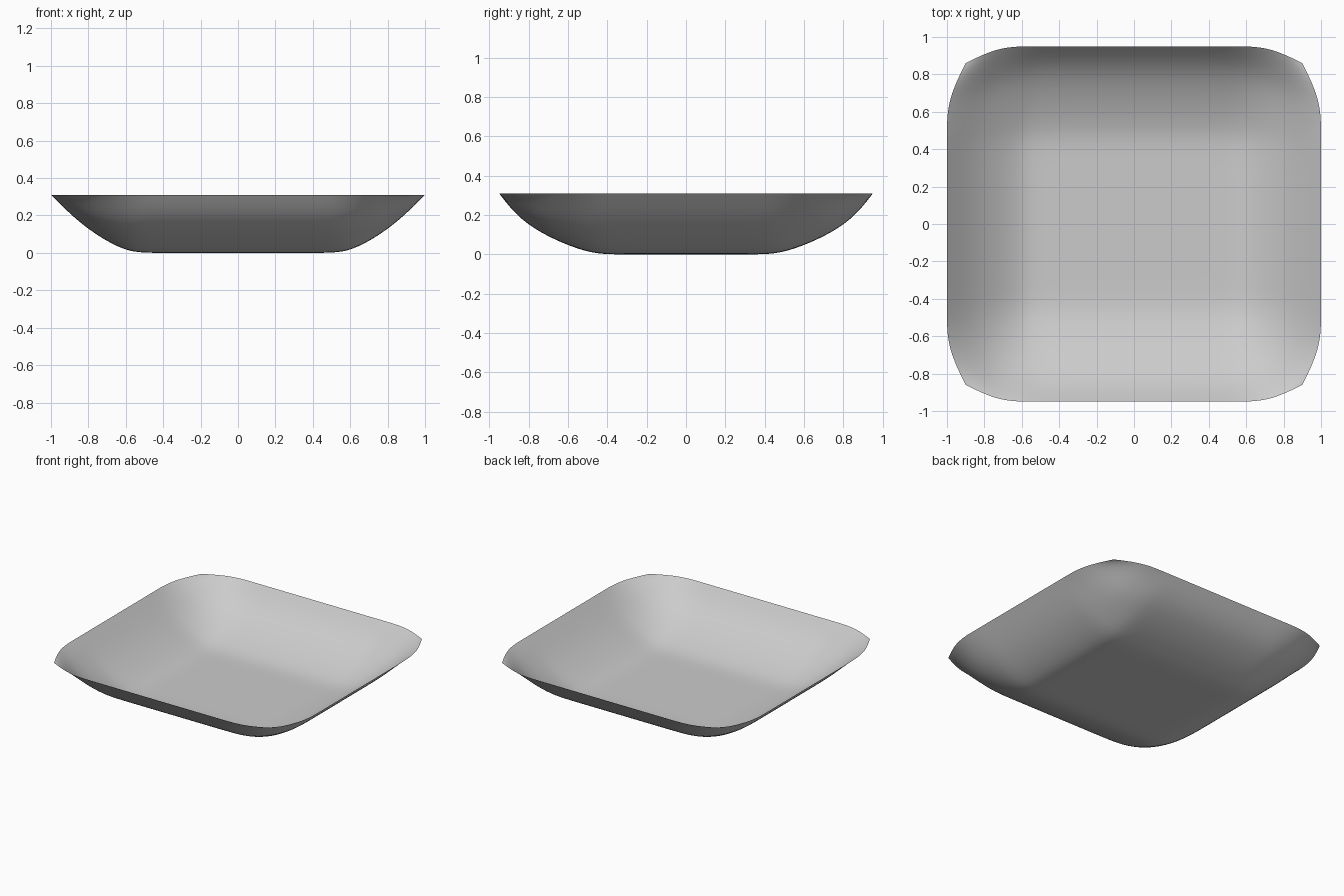
import bpy

cube = bpy.data.objects.get("Cube")
if cube:
    bpy.data.objects.remove(cube, do_unlink=True)

# Control cage of one quarter: levels run from inner floor to floor edge, wall and rim.
# Rows are the level along the own axis, columns the level along the other axis.
X = [[.45, .45, .42, .38], [.60, .60, .57, .52], [.83, .83, .76, .72], [1, 1, 1, .90]]
Y = [[.35, .35, .34, .32], [.50, .50, .49, .46], [.82, .82, .74, .66], [.95, .95, .95, .86]]
HEIGHT = [0, 0, .14, .31]

# Mirror the quarter into a full grid of columns and rows
steps = [(-1, k) for k in (3, 2, 1, 0)] + [(1, k) for k in range(4)]
n = len(steps)
verts = [(sx * X[a][b], sy * Y[b][a], HEIGHT[max(a, b)])
         for sy, b in steps for sx, a in steps]
faces = [(j * n + i, j * n + i + 1, (j + 1) * n + i + 1, (j + 1) * n + i)
         for j in range(n - 1) for i in range(n - 1)]

mesh = bpy.data.meshes.new("square_dish")
mesh.from_pydata(verts, [], faces)
mesh.shade_smooth()
dish = bpy.data.objects.new("square_dish", mesh)
bpy.context.collection.objects.link(dish)

# Smooth the sheet, keeping the four rim corners pointed
sub = dish.modifiers.new("smooth_sheet", 'SUBSURF')
sub.levels = sub.render_levels = 4
sub.boundary_smooth = 'PRESERVE_CORNERS'

# Plain grey glaze
grey = bpy.data.materials.new("light_grey")
grey.use_nodes = True
colour = (.6, .6, .6, 1)
grey.diffuse_color = colour
grey.node_tree.nodes["Principled BSDF"].inputs["Base Color"].default_value = colour
mesh.materials.append(grey)
